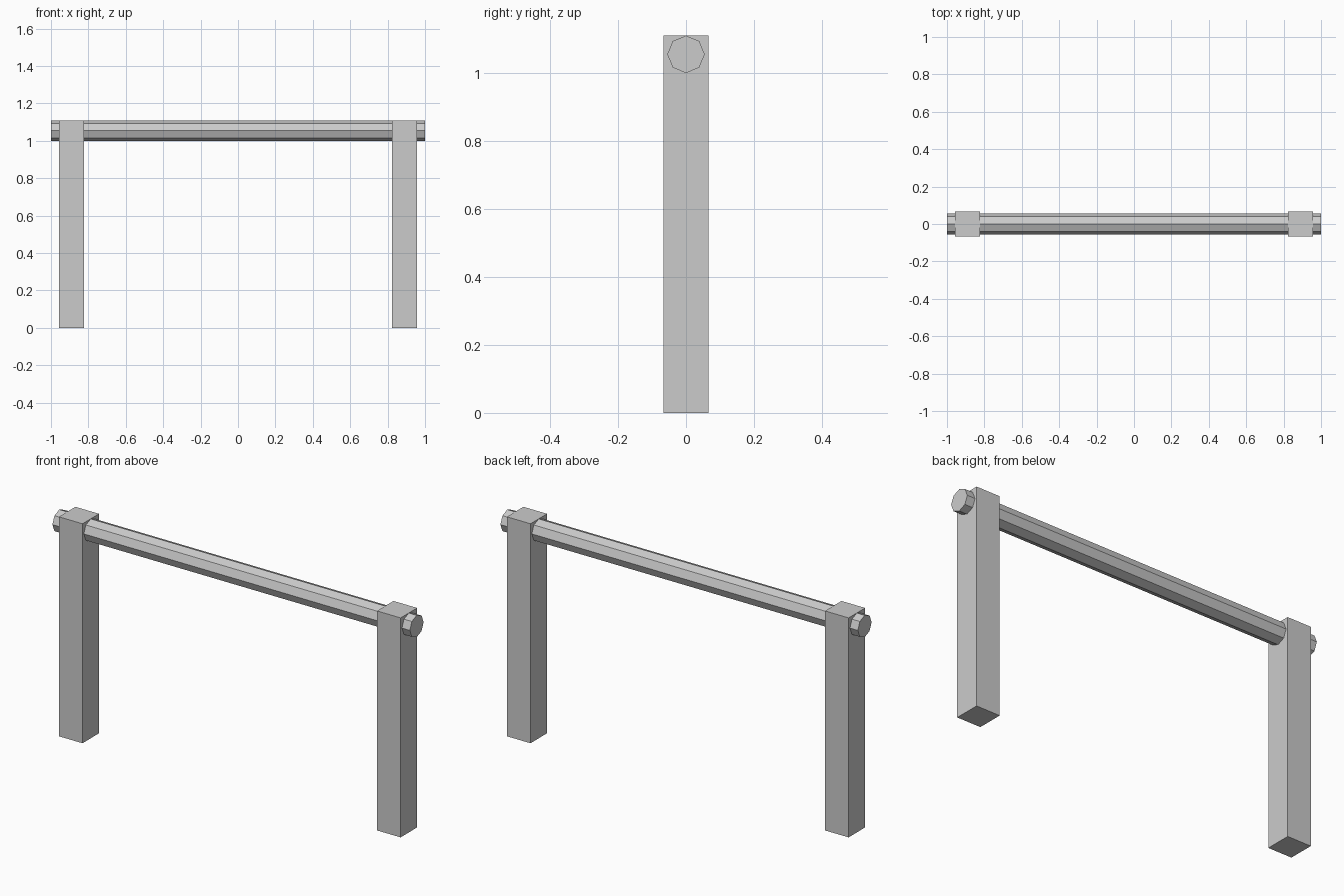
import bpy
from math import pi

cube = bpy.data.objects.get("Cube")
if cube:
    bpy.data.objects.remove(cube, do_unlink=True)

POST_WIDTH = 0.132
HEIGHT = 1.11
BAR_RADIUS = 0.055

# Single light grey for the whole frame
grey = bpy.data.materials.new("light_grey")
grey.use_nodes = True
colour = (0.6, 0.6, 0.6, 1)
grey.diffuse_color = colour
grey.node_tree.nodes["Principled BSDF"].inputs["Base Color"].default_value = colour


def finish(name):
    obj = bpy.context.object
    obj.name = obj.data.name = name
    obj.data.materials.append(grey)
    bpy.ops.object.transform_apply(location=False, rotation=True, scale=True)
    return obj


# Square upright posts
for side, name in ((1, "left_post"), (-1, "right_post")):
    bpy.ops.mesh.primitive_cube_add(size=1, location=(side * 0.89, 0, HEIGHT / 2))
    bpy.context.object.scale = (POST_WIDTH, POST_WIDTH, HEIGHT)
    finish(name)

# Octagonal crossbar, through both posts, with an edge uppermost
bpy.ops.mesh.primitive_cylinder_add(
    vertices=8, radius=BAR_RADIUS, depth=2,
    location=(0, 0, HEIGHT - BAR_RADIUS - 0.0005), rotation=(0, pi / 2, 0))
finish("crossbar")
